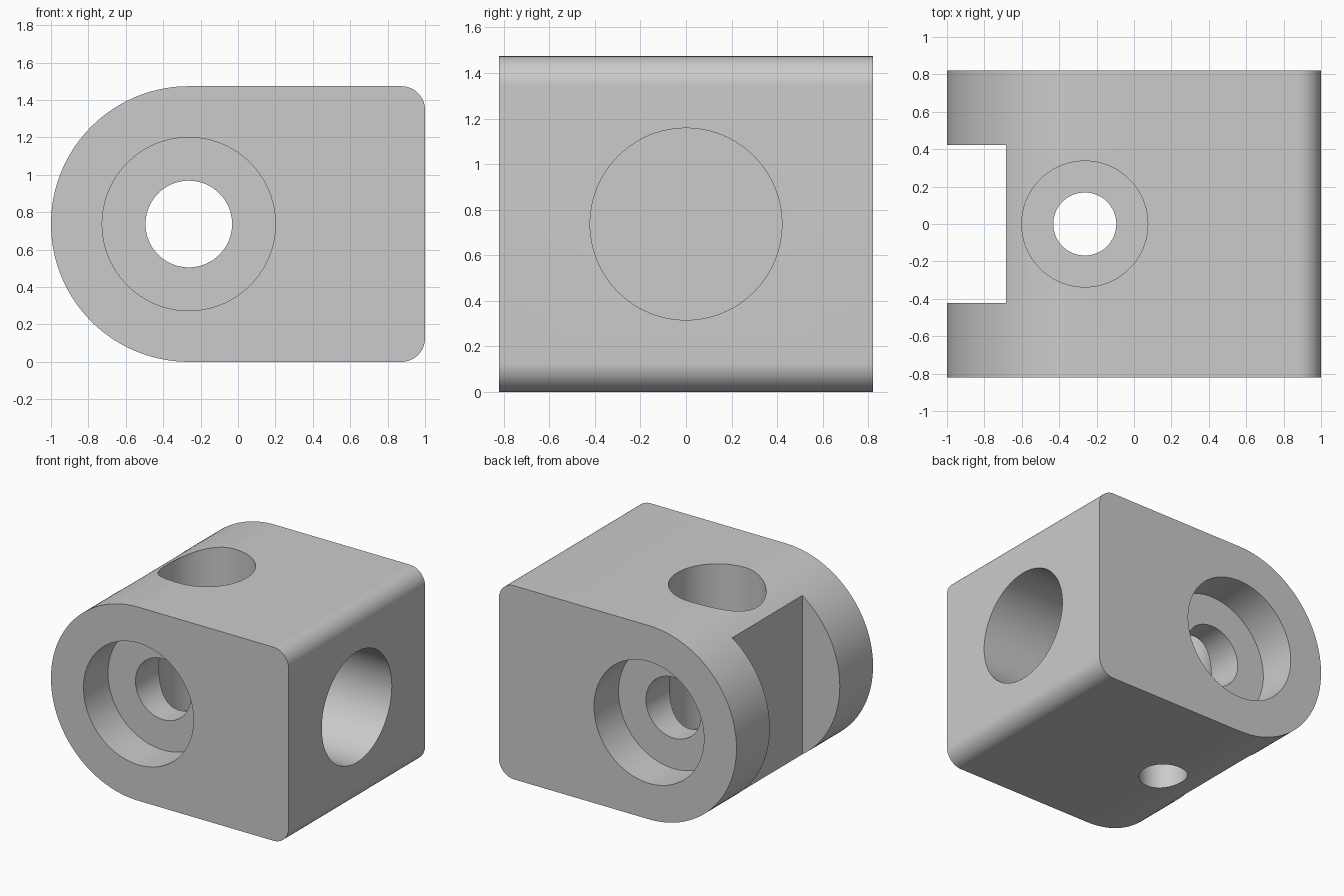
import bpy, bmesh, math
from mathutils import Matrix

if "Cube" in bpy.data.objects:
    bpy.data.objects.remove(bpy.data.objects["Cube"])

U = 2 / 95            # model units per design unit
R = 35 * U            # nose radius, half of the height
CX, CZ = -1 + R, R    # pivot axis position
HY = 39 * U           # half width
FIL = 6 * U           # edge rounding
E = 0.1               # cutter overshoot

steel = bpy.data.materials.new("grey_steel")
steel.diffuse_color = (0.6, 0.6, 0.6, 1)
steel.use_nodes = True
steel.node_tree.nodes["Principled BSDF"].inputs["Base Color"].default_value = steel.diffuse_color


def add_object(name, bm):
    bmesh.ops.recalc_face_normals(bm, faces=bm.faces[:])
    mesh = bpy.data.meshes.new(name)
    bm.to_mesh(mesh)
    bm.free()
    mesh.materials.append(steel)
    obj = bpy.data.objects.new(name, mesh)
    bpy.context.collection.objects.link(obj)
    return obj


def arc(cx, cz, r, a0, a1, n):
    return [(cx + r * math.cos(math.radians(a0 + (a1 - a0) * i / n)),
             cz + r * math.sin(math.radians(a0 + (a1 - a0) * i / n)))
            for i in range(n + 1)]


def bore(name, axis, r, start, end, center):
    """Round cutter along an axis between two coordinates."""
    bm = bmesh.new()
    bmesh.ops.create_cone(bm, cap_ends=True, segments=96, radius1=r, radius2=r,
                          depth=abs(end - start))
    turn = {'X': Matrix.Rotation(math.pi / 2, 4, 'Y'),
            'Y': Matrix.Rotation(math.pi / 2, 4, 'X'),
            'Z': Matrix()}[axis]
    pos = list(center)
    pos['XYZ'.index(axis)] = (start + end) / 2
    bmesh.ops.transform(bm, matrix=Matrix.Translation(pos) @ turn, verts=bm.verts)
    return add_object(name, bm)


# Block: round nose on the left, rounded corners on the right
profile = (arc(CX, CZ, R, 90, 270, 72)
           + arc(1 - FIL, FIL, FIL, 270, 360, 16)
           + arc(1 - FIL, 2 * R - FIL, FIL, 0, 90, 16))
bm = bmesh.new()
face = bm.faces.new([bm.verts.new((x, -HY, z)) for x, z in profile])
ext = bmesh.ops.extrude_face_region(bm, geom=[face])
bmesh.ops.translate(bm, vec=(0, 2 * HY, 0),
                    verts=[v for v in ext['geom'] if isinstance(v, bmesh.types.BMVert)])
block = add_object("clevis_block", bm)

# Stepped pivot hole, vertical stepped hole and blind rod socket
mid = (CX, 0, CZ)
step = HY - 14 * U
cutters = [
    bore("pivot_hole_cutter", 'Y', 11 * U, -HY - E, HY + E, mid),
    bore("front_counterbore_cutter", 'Y', 22 * U, -HY - E, -step, mid),
    bore("back_counterbore_cutter", 'Y', 22 * U, step, HY + E, mid),
    bore("vertical_hole_cutter", 'Z', 8 * U, -E, 2 * R + E, mid),
    bore("top_counterbore_cutter", 'Z', 16 * U, 11 * U, 2 * R + E, mid),
    bore("rod_socket_cutter", 'X', 20 * U, 1 - 35 * U, 1 + E, mid),
]

# Slot across the nose
bm = bmesh.new()
bmesh.ops.create_cube(bm, size=1)
depth = 15 * U + E
bmesh.ops.transform(bm, verts=bm.verts,
                    matrix=Matrix.Translation((-1 - E + depth / 2, 0, CZ))
                    @ Matrix.Diagonal((depth, 40 * U, 2 * R + 2 * E, 1)))
cutters.append(add_object("nose_slot_cutter", bm))

bpy.context.view_layer.objects.active = block
block.select_set(True)
for c in cutters:
    mod = block.modifiers.new(c.name, 'BOOLEAN')
    mod.operation = 'DIFFERENCE'
    mod.solver = 'EXACT'
    mod.object = c
    bpy.ops.object.modifier_apply(modifier=mod.name)
for c in cutters:
    bpy.data.objects.remove(c)
bpy.ops.object.shade_smooth_by_angle(angle=math.radians(30))
